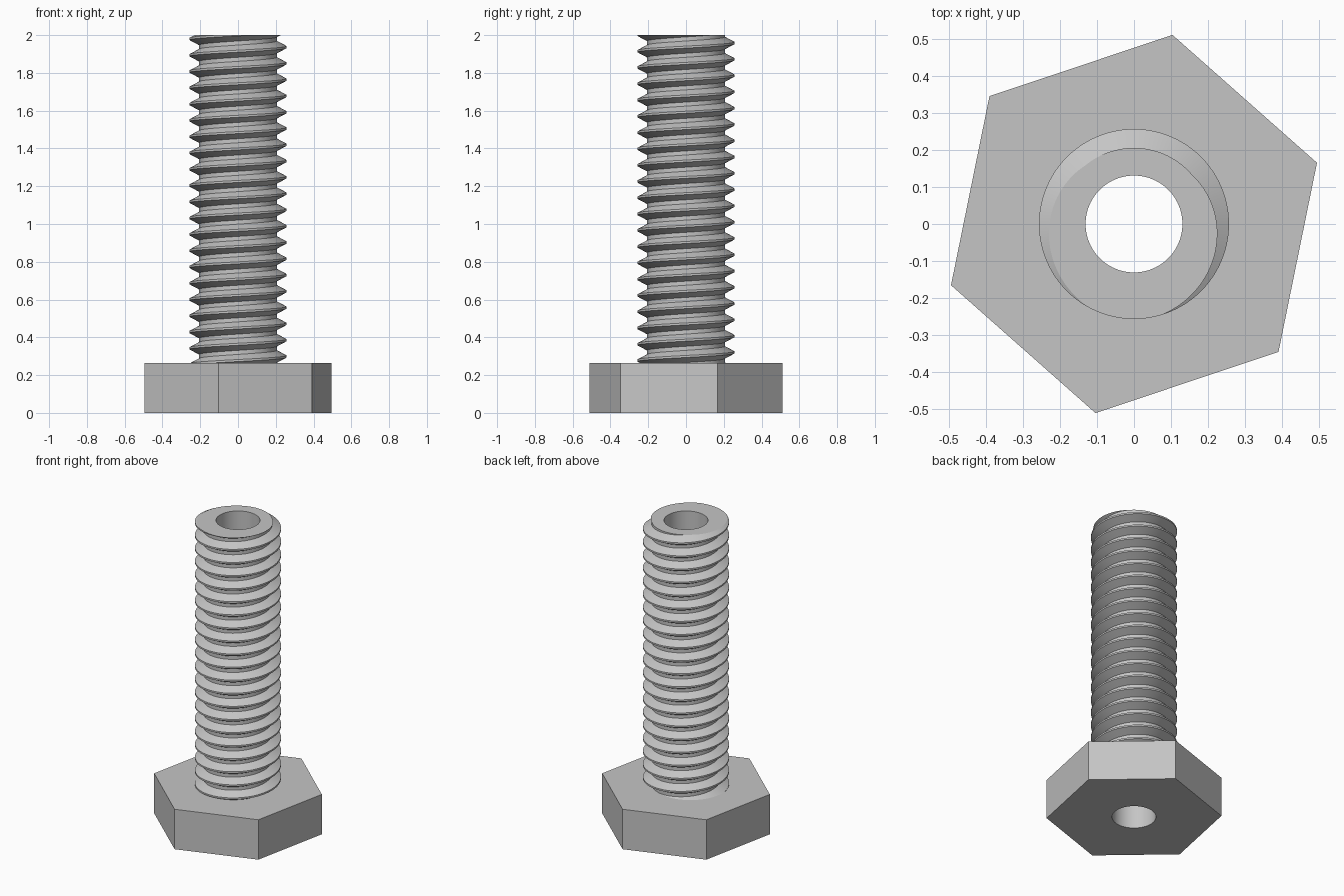
import bpy, bmesh, math

if "Cube" in bpy.data.objects:
    bpy.data.objects.remove(bpy.data.objects["Cube"])

HEAD_TOP, TOP = 0.263, 2.0
CREST_R, ROOT_R, BORE_R, HEX_R = 0.257, 0.206, 0.131, 0.522
PITCH, SEG, TURNS = 0.0862, 96, 26

steel = bpy.data.materials.new("grey_steel")
steel.diffuse_color = (0.56, 0.56, 0.56, 1)
steel.use_nodes = True
steel.node_tree.nodes["Principled BSDF"].inputs["Base Color"].default_value = steel.diffuse_color


def ring(bm, radius, z, count, start=0.0):
    """Closed loop of vertices and edges."""
    vs = []
    for i in range(count):
        a = math.radians(start) + 2 * math.pi * i / count
        vs.append(bm.verts.new((radius * math.cos(a), radius * math.sin(a), z)))
    edges = [bm.edges.new((vs[i], vs[(i + 1) % count])) for i in range(count)]
    return vs, edges


def wall(bm, lower, upper):
    n = len(lower)
    for i in range(n):
        k = (i + 1) % n
        bm.faces.new((lower[i], lower[k], upper[k], upper[i]))


def fill(bm, edges, normal):
    bmesh.ops.triangle_fill(bm, use_beauty=True, use_dissolve=False,
                            edges=edges, normal=normal)


def finish(bm, name):
    bmesh.ops.recalc_face_normals(bm, faces=bm.faces[:])
    mesh = bpy.data.meshes.new(name)
    bm.to_mesh(mesh)
    bm.free()
    mesh.materials.append(steel)
    obj = bpy.data.objects.new(name, mesh)
    bpy.context.collection.objects.link(obj)
    bpy.ops.object.select_all(action='DESELECT')
    obj.select_set(True)
    bpy.context.view_layer.objects.active = obj
    bpy.ops.object.shade_smooth_by_angle(angle=math.radians(25))
    return obj


# Hexagonal head, open in the middle for the shank and bore
bm = bmesh.new()
low, low_edges = ring(bm, HEX_R, 0, 6, 18.5)
high, high_edges = ring(bm, HEX_R, HEAD_TOP, 6, 18.5)
wall(bm, low, high)
fill(bm, low_edges + ring(bm, BORE_R, 0, SEG)[1], (0, 0, -1))
fill(bm, high_edges + ring(bm, ROOT_R, HEAD_TOP, SEG)[1], (0, 0, 1))
finish(bm, "hex_head")

# Threaded shank: a four-point thread profile swept along a right-hand helix
bm = bmesh.new()
profile = [(CREST_R, -1 / 16), (CREST_R, 1 / 16), (ROOT_R, 3 / 8), (ROOT_R, 5 / 8)]
base = TOP + PITCH * 95 / 360 - 24 * PITCH
cols = []
for j in range(TURNS * SEG + 1):
    a = 2 * math.pi * j / SEG
    cols.append([bm.verts.new((r * math.cos(a), r * math.sin(a),
                               base + PITCH * (j / SEG + dz))) for r, dz in profile])
for j in range(TURNS * SEG):
    p, q = cols[j], cols[j + 1]
    for k in range(3):
        bm.faces.new((p[k], q[k], q[k + 1], p[k + 1]))
    if j + 1 + SEG < len(cols):
        bm.faces.new((p[3], q[3], cols[j + 1 + SEG][0], cols[j + SEG][0]))

# Trim the thread flush with the head and the tip
for z, above in ((HEAD_TOP, False), (TOP, True)):
    bmesh.ops.bisect_plane(bm, geom=bm.verts[:] + bm.edges[:] + bm.faces[:],
                           dist=1e-6, plane_co=(0, 0, z), plane_no=(0, 0, 1),
                           clear_outer=above, clear_inner=not above)
bmesh.ops.remove_doubles(bm, verts=bm.verts[:], dist=1e-5)

# Flat tip and the bore running through the whole bolt
rim = [e for e in bm.edges
       if e.is_boundary and all(abs(v.co.z - TOP) < 1e-4 for v in e.verts)]
bore_top, bore_edges = ring(bm, BORE_R, TOP, SEG)
bore_low, _ = ring(bm, BORE_R, 0, SEG)
fill(bm, rim + bore_edges, (0, 0, 1))
wall(bm, bore_low, bore_top)
finish(bm, "threaded_shank")
